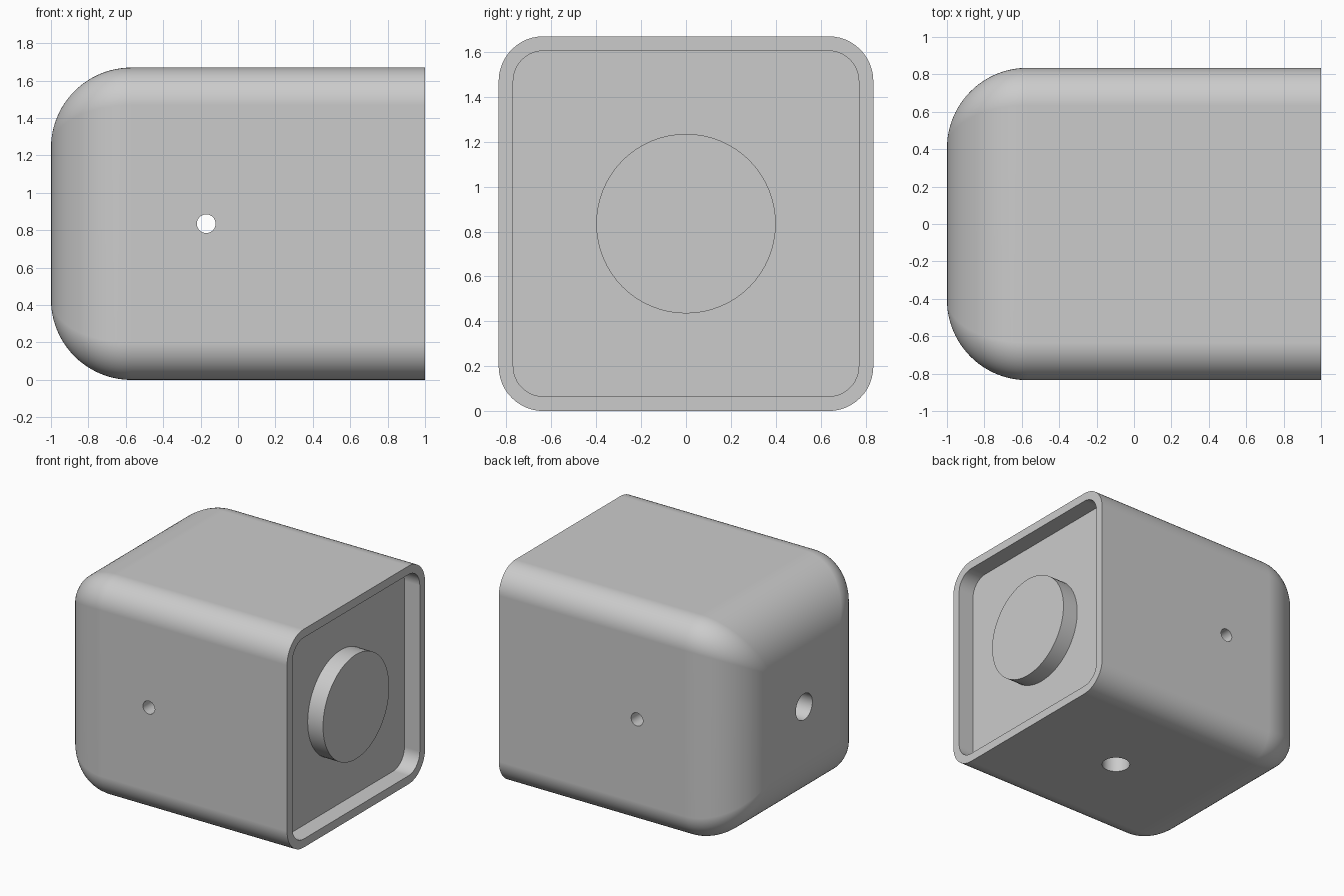
import bpy, bmesh, math
from mathutils import Vector

old = bpy.data.objects.get("Cube")
if old:
    bpy.data.objects.remove(old, do_unlink=True)

HALF = 0.835       # half of the square section, also the centre height
EDGE = 0.2         # radius of the long edges
FILLET = 0.43      # radius around the closed end
WALL = 0.065       # rim thickness
FLOOR = 0.87       # x of the recess floor
CORNER_STEPS, FILLET_STEPS = 12, 24

grey = bpy.data.materials.new("light grey")
grey.use_nodes = True
colour = (0.6, 0.6, 0.6, 1)
grey.diffuse_color = colour
grey.node_tree.nodes["Principled BSDF"].inputs["Base Color"].default_value = colour


def make_object(name, bm):
    bmesh.ops.recalc_face_normals(bm, faces=bm.faces)
    mesh = bpy.data.meshes.new(name)
    bm.to_mesh(mesh)
    bm.free()
    mesh.materials.append(grey)
    obj = bpy.data.objects.new(name, mesh)
    bpy.context.collection.objects.link(obj)
    return obj


def activate(obj):
    bpy.ops.object.select_all(action='DESELECT')
    obj.select_set(True)
    bpy.context.view_layer.objects.active = obj


def add_ring(bm, x, half, radius):
    """Rounded square section across x."""
    ring = []
    for corner in range(4):
        mid = math.pi / 4 + corner * math.pi / 2
        cy = math.copysign(half - radius, math.cos(mid))
        cz = math.copysign(half - radius, math.sin(mid))
        for i in range(CORNER_STEPS + 1):
            a = (corner + i / CORNER_STEPS) * math.pi / 2
            ring.append(bm.verts.new((x, cy + radius * math.cos(a),
                                      HALF + cz + radius * math.sin(a))))
    return ring


def cylinder(name, start, end, radius):
    """Round bar between two points."""
    start, end = Vector(start), Vector(end)
    axis = end - start
    bm = bmesh.new()
    bmesh.ops.create_cone(bm, cap_ends=True, segments=64, radius1=radius,
                          radius2=radius, depth=axis.length)
    turn = Vector((0, 0, 1)).rotation_difference(axis).to_matrix()
    bmesh.ops.rotate(bm, verts=bm.verts, matrix=turn)
    bmesh.ops.translate(bm, verts=bm.verts, vec=(start + end) / 2)
    return make_object(name, bm)


# Housing: sections swept from the rounded closed end, over the rim, into the recess
sections = []
for i in range(FILLET_STEPS + 1):
    a = i / FILLET_STEPS * math.pi / 2
    inset = FILLET * (1 - math.sin(a))
    radius = max(EDGE * (1 - inset / FILLET), 0.01)
    sections.append((-1 + FILLET * (1 - math.cos(a)), HALF - inset, radius))
sections += [(1, HALF, EDGE),
             (1, HALF - WALL, EDGE - WALL),
             (FLOOR, HALF - WALL, EDGE - WALL)]

bm = bmesh.new()
rings = [add_ring(bm, *s) for s in sections]
for r0, r1 in zip(rings, rings[1:]):
    for j in range(len(r0)):
        k = (j + 1) % len(r0)
        bm.faces.new((r0[j], r0[k], r1[k], r1[j]))
bm.faces.new(rings[0])
bm.faces.new(rings[-1])
housing = make_object("housing", bm)

# Holes: cross hole right through, blind holes in the closed end and the underside
cutters = [
    cylinder("cross_hole", (-0.17, -1, HALF), (-0.17, 1, HALF), 0.05),
    cylinder("end_hole", (-1.2, 0, HALF), (-0.5, 0, HALF), 0.1),
    cylinder("bottom_hole", (0.17, 0, -0.2), (0.17, 0, 0.5), 0.1),
]
activate(housing)
for cutter in cutters:
    cutter.hide_render = True
    mod = housing.modifiers.new(cutter.name, 'BOOLEAN')
    mod.operation = 'DIFFERENCE'
    mod.solver = 'EXACT'
    mod.object = cutter
    bpy.ops.object.modifier_apply(modifier=mod.name)
for cutter in cutters:
    bpy.data.objects.remove(cutter, do_unlink=True)

# Round boss on the recess floor, level with the rim
boss = cylinder("round_boss", (FLOOR - 0.02, 0, HALF), (1, 0, HALF), 0.4)

# Smooth curves, crisp rims
for obj in (housing, boss):
    activate(obj)
    bpy.ops.object.shade_smooth_by_angle(angle=math.radians(35))
    weighted = obj.modifiers.new("even_shading", 'WEIGHTED_NORMAL')
    weighted.keep_sharp = True
